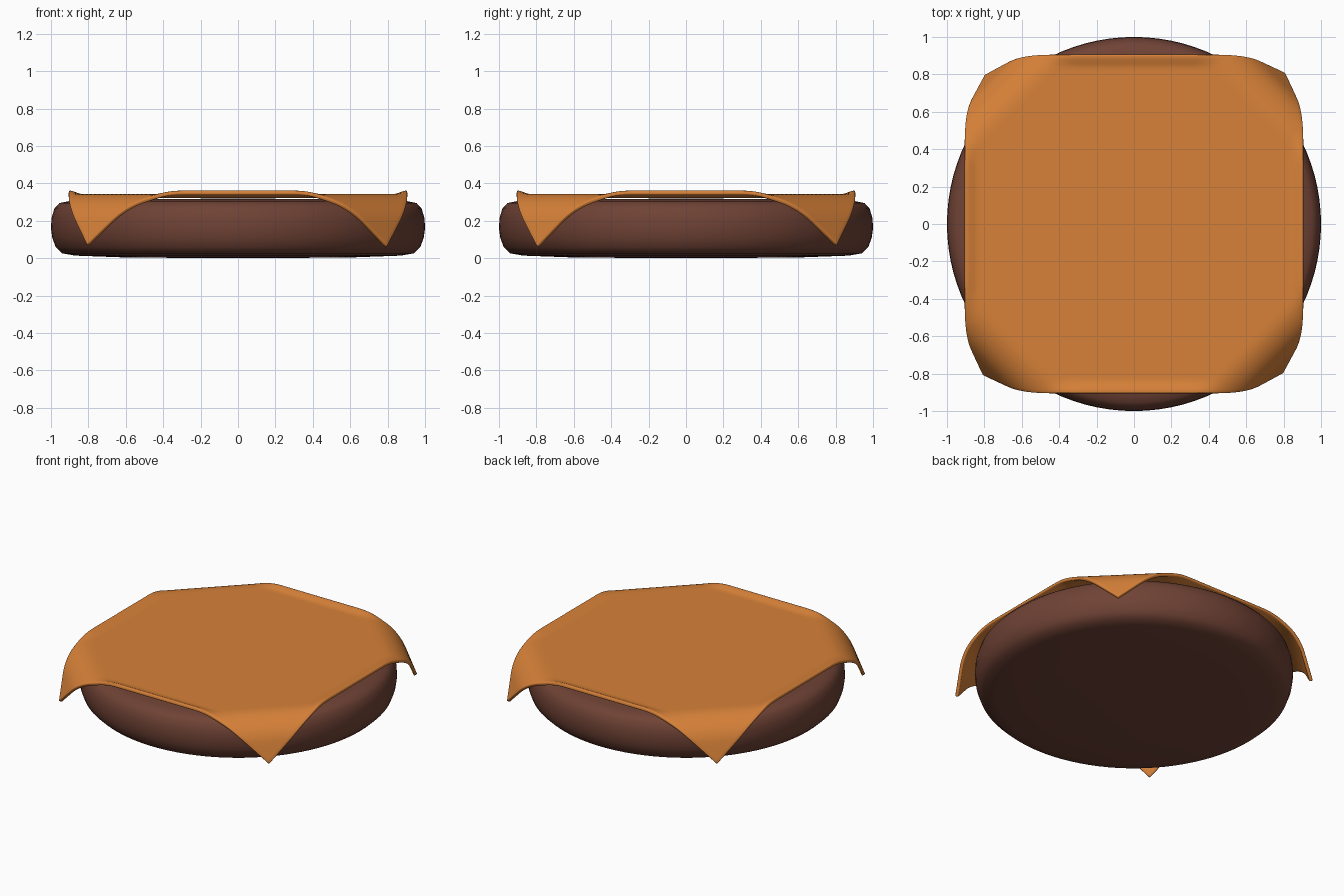
import bpy, bmesh, math
from mathutils import Vector

if "Cube" in bpy.data.objects:
    bpy.data.objects.remove(bpy.data.objects["Cube"])


def make_object(name, bm, color):
    mesh = bpy.data.meshes.new(name)
    bmesh.ops.recalc_face_normals(bm, faces=bm.faces)
    for f in bm.faces:
        f.smooth = True
    bm.to_mesh(mesh)
    bm.free()
    mat = bpy.data.materials.new(name + "_colour")
    mat.diffuse_color = (*color, 1)
    mat.use_nodes = True
    mat.node_tree.nodes["Principled BSDF"].inputs["Base Color"].default_value = mat.diffuse_color
    mesh.materials.append(mat)
    obj = bpy.data.objects.new(name, mesh)
    bpy.context.collection.objects.link(obj)
    return obj


def smoothstep(a, b, t):
    t = min(max((t - a) / (b - a), 0), 1)
    return t * t * (3 - 2 * t)


# Patty: rounded disc spun from a half profile
profile = [(0, 0), (0.6, 0.004), (0.87, 0.014), (0.94, 0.026), (0.975, 0.06),
           (0.993, 0.11), (1.0, 0.16), (0.997, 0.215), (0.982, 0.265),
           (0.955, 0.295), (0.9, 0.306), (0.6, 0.316), (0, 0.319)]
bm = bmesh.new()
verts = [bm.verts.new((r, 0, z)) for r, z in profile]
edges = [bm.edges.new(pair) for pair in zip(verts, verts[1:])]
bmesh.ops.spin(bm, geom=verts + edges, cent=(0, 0, 0), axis=(0, 0, 1),
               angle=math.tau, steps=96, use_duplicate=False)
bmesh.ops.remove_doubles(bm, verts=bm.verts, dist=1e-4)
make_object("patty", bm, (0.16, 0.055, 0.036))

# Cheese slice: square sheet whose corners roll down over the patty rim
HALF, FOLD, ARC, LEVEL = 0.905, 0.89, 0.25, 0.332


def drape(p):
    x, y = p.x, p.y
    sx, sy = math.copysign(1, x), math.copysign(1, y)
    # slight upward lip along the middle of each side
    near, far = max(abs(x), abs(y)), min(abs(x), abs(y))
    lip = 0.02 * smoothstep(HALF - 0.07, HALF, near) * (1 - smoothstep(0.3, 0.5, far))
    # two opposite corners hang a little steeper
    angle = 1.27 if sx * sy < 0 else 1.2
    d = (abs(x) + abs(y)) / math.sqrt(2) - FOLD
    run, drop = d, 0
    if d > 0:
        radius, a = ARC / angle, min(d, ARC) / ARC * angle
        rest = max(d - ARC, 0)
        run = radius * math.sin(a) + rest * math.cos(angle)
        drop = radius * (1 - math.cos(a)) + rest * math.sin(angle)
    shift = (run - d) / math.sqrt(2)
    return Vector((x + sx * shift, y + sy * shift, LEVEL + lip - drop))


bm = bmesh.new()
bmesh.ops.create_grid(bm, x_segments=80, y_segments=80, size=HALF)
for v in bm.verts:
    v.co = drape(v.co)
cheese = make_object("cheese_slice", bm, (0.68, 0.22, 0.04))
solid = cheese.modifiers.new("thickness", 'SOLIDIFY')
solid.thickness = 0.022
solid.offset = 0
bevel = cheese.modifiers.new("soft_edge", 'BEVEL')
bevel.width = 0.006
bevel.segments = 2
bevel.limit_method = 'ANGLE'
bevel.angle_limit = math.radians(50)
